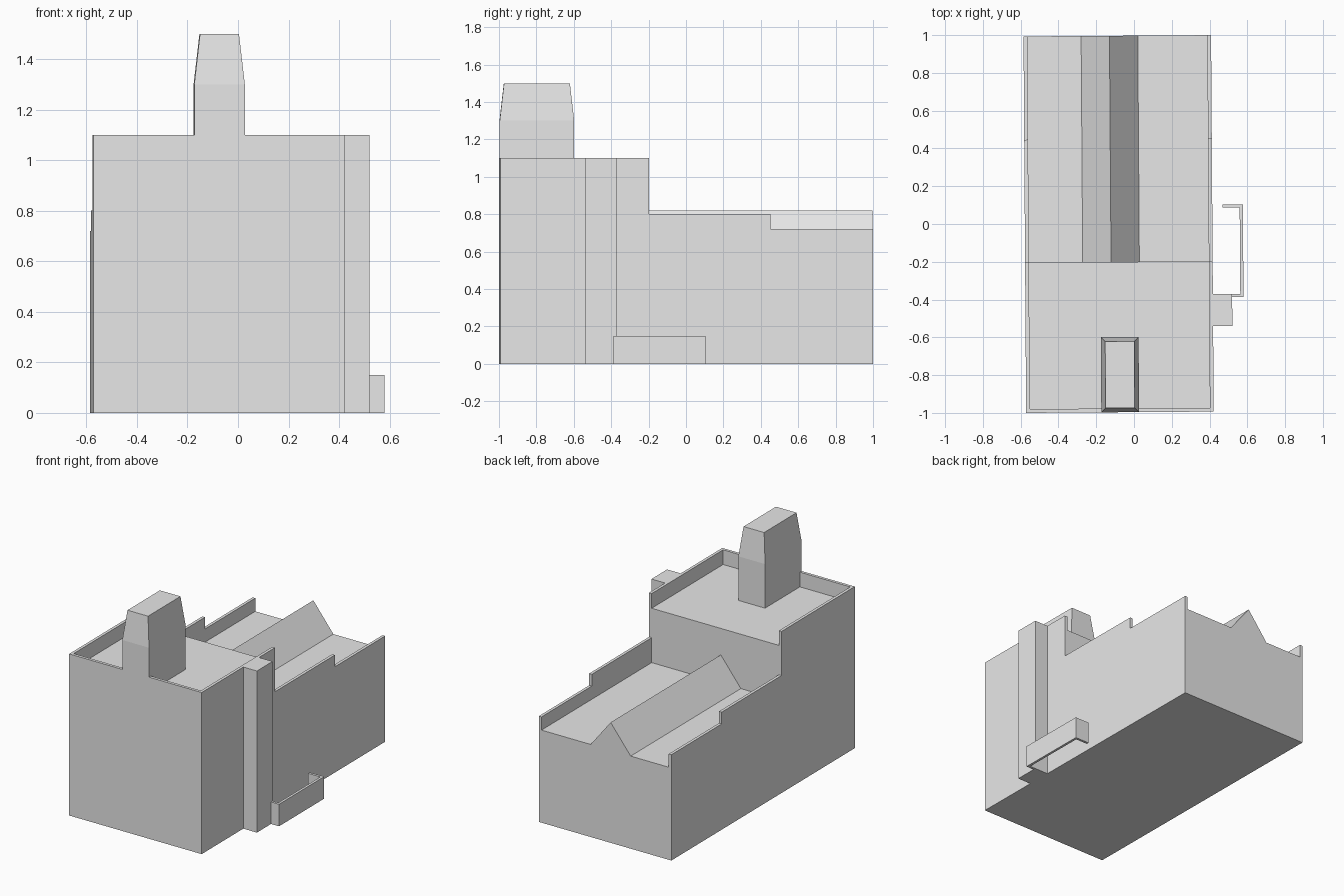
import bpy, bmesh
from mathutils import Matrix

cube = bpy.data.objects.get("Cube")
if cube:
    bpy.data.objects.remove(cube, do_unlink=True)

grey = bpy.data.materials.new("light_grey")
grey.use_nodes = True
grey.diffuse_color = (0.8, 0.8, 0.8, 1)
grey.node_tree.nodes["Principled BSDF"].inputs["Base Color"].default_value = (0.8, 0.8, 0.8, 1)

# The whole building is turned very slightly about the vertical axis
TURN = Matrix.Rotation(0.007, 4, "Z")

LEFT, RIGHT = -0.578, 0.415
FRONT, STEP, BACK = -0.996, -0.2, 0.997
ROOF, TOP, LOW_ROOF = 1.0, 1.1, 0.63
WALL = 0.02


def finish(name, bm):
    bmesh.ops.recalc_face_normals(bm, faces=bm.faces)
    bm.transform(TURN)
    mesh = bpy.data.meshes.new(name)
    bm.to_mesh(mesh)
    bm.free()
    mesh.materials.append(grey)
    obj = bpy.data.objects.new(name, mesh)
    bpy.context.collection.objects.link(obj)


def prism(name, points, shift):
    """Extrude a flat outline of 3D points along a vector."""
    bm = bmesh.new()
    face = bm.faces.new([bm.verts.new(p) for p in points])
    new = bmesh.ops.extrude_face_region(bm, geom=[face])["geom"]
    bmesh.ops.translate(bm, vec=shift, verts=[v for v in new if isinstance(v, bmesh.types.BMVert)])
    finish(name, bm)


def box(name, x0, x1, y0, y1, z0, z1):
    prism(name, [(x0, y0, z0), (x1, y0, z0), (x1, y1, z0), (x0, y1, z0)], (0, 0, z1 - z0))


# Tall front block and the lower wing with its roof ridge
box("tall_block", LEFT, RIGHT, FRONT, STEP, 0, ROOF)
wing = [(LEFT, 0), (RIGHT, 0), (RIGHT, LOW_ROOF), (0.027, LOW_ROOF),
        (-0.123, 0.82), (-0.273, LOW_ROOF), (LEFT, LOW_ROOF)]
prism("low_wing", [(x, STEP, z) for x, z in wing], (0, BACK - STEP, 0))

# Side parapets, stepped along the wing
stepped = [(STEP, LOW_ROOF), (BACK, LOW_ROOF), (BACK, 0.72), (0.45, 0.72), (0.45, 0.8), (STEP, 0.8)]
for side, x in (("right", LEFT), ("left", RIGHT - WALL)):
    box(side + "_tall_parapet", x, x + WALL, FRONT, STEP, ROOF, TOP)
    prism(side + "_wing_parapet", [(x, y, z) for y, z in stepped], (WALL, 0, 0))

# Chimney with a tapered top, flush with the front wall
CX0, CX1, CY1 = -0.18, 0.02, -0.598
bm = bmesh.new()
rings = []
for z, inset in ((ROOF, 0), (1.3, 0), (1.5, 0.023)):
    x0, x1, y0, y1 = CX0 + inset, CX1 - inset, FRONT + inset, CY1 - inset
    rings.append([bm.verts.new(p) for p in ((x0, y0, z), (x1, y0, z), (x1, y1, z), (x0, y1, z))])
for low, high in zip(rings, rings[1:]):
    for i in range(4):
        j = (i + 1) % 4
        bm.faces.new((low[i], low[j], high[j], high[i]))
bm.faces.new(rings[0])
bm.faces.new(rings[-1])
finish("chimney", bm)

# Front parapet on either side of the chimney
box("front_parapet_right", LEFT + WALL, CX0, FRONT, FRONT + WALL, ROOF, TOP)
box("front_parapet_left", CX1, RIGHT - WALL, FRONT, FRONT + WALL, ROOF, TOP)

# Pier on the side wall
box("side_pier", RIGHT, 0.517, -0.544, -0.374, 0, TOP)

# Low hooked garden wall
hook = [(0.51, -0.391), (0.577, -0.391), (0.577, 0.1), (0.469, 0.1),
        (0.469, 0.083), (0.56, 0.083), (0.56, -0.374), (0.51, -0.374)]
prism("garden_wall", [(x, y, 0) for x, y in hook], (0, 0, 0.15))
